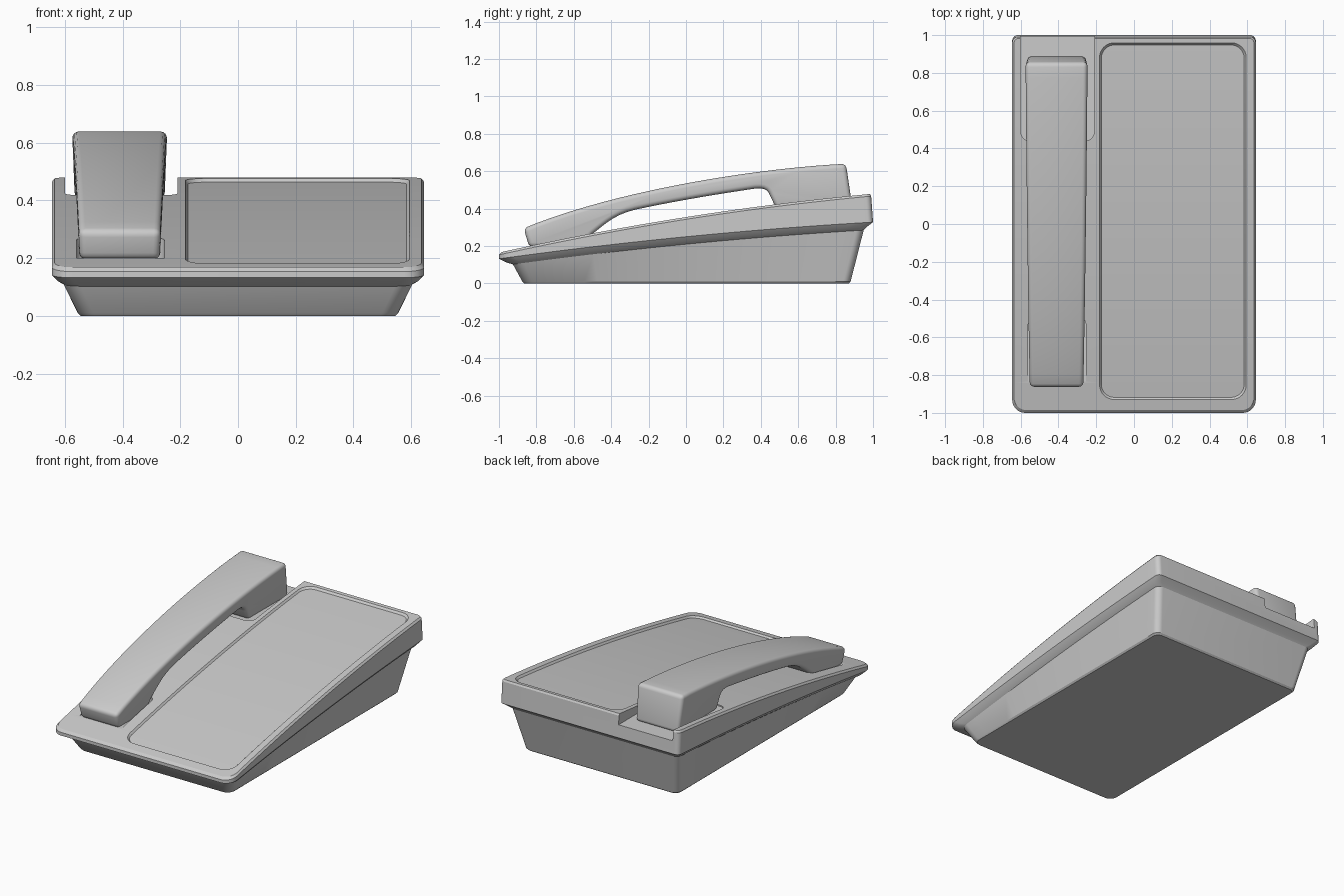
import bpy, bmesh, math
from mathutils import Vector
from mathutils.geometry import interpolate_bezier

if "Cube" in bpy.data.objects:
    bpy.data.objects.remove(bpy.data.objects["Cube"])


def top(y):
    return 0.355 + 0.1575 * y - 0.0325 * y * y


def rim(y):
    return 0.25 + 0.098 * y - 0.02 * y * y


def ring(x0, x1, y0, y1, rf, rb, z):
    """Rounded rectangle: right chain front to back, then mirrored left chain; z follows y."""
    right = []
    for i in range(9):
        a = math.radians(-90 + i * 90 / 8)
        right.append((x1 - rf + rf * math.cos(a), y0 + rf + rf * math.sin(a)))
    for i in range(1, 24):
        right.append((x1, y0 + rf + (y1 - rb - y0 - rf) * i / 24))
    for i in range(9):
        a = math.radians(i * 90 / 8)
        right.append((x1 - rb + rb * math.cos(a), y1 - rb + rb * math.sin(a)))
    left = [(x0 + x1 - x, y) for x, y in reversed(right)]
    return [(x, y, z(y)) for x, y in right + left]


def finish(name, bm):
    bmesh.ops.recalc_face_normals(bm, faces=bm.faces)
    me = bpy.data.meshes.new(name)
    bm.to_mesh(me)
    bm.free()
    ob = bpy.data.objects.new(name, me)
    bpy.context.collection.objects.link(ob)
    return ob


def loft(name, rings):
    bm = bmesh.new()
    vs = [[bm.verts.new(p) for p in r] for r in rings]
    n = len(vs[0])
    for a, b in zip(vs, vs[1:]):
        for i in range(n):
            j = (i + 1) % n
            bm.faces.new((a[i], a[j], b[j], b[i]))
    # caps are strips joining the right and left chains
    for r in (vs[0], vs[-1]):
        for i in range(n // 2 - 1):
            bm.faces.new((r[i], r[i + 1], r[n - 2 - i], r[n - 1 - i]))
    return finish(name, bm)


def activate(ob):
    bpy.ops.object.select_all(action='DESELECT')
    ob.select_set(True)
    bpy.context.view_layer.objects.active = ob


def cut(ob, cutter):
    m = ob.modifiers.new("cut", 'BOOLEAN')
    m.operation, m.solver, m.object = 'DIFFERENCE', 'EXACT', cutter
    activate(ob)
    bpy.ops.object.modifier_apply(modifier=m.name)
    bpy.data.objects.remove(cutter)


# Wedge-shaped base with overhanging rim
base = loft("phone_base", [
    ring(-.545, .545, -.865, .87, .05, .04, lambda y: 0.0),
    ring(-.555, .555, -.875, .88, .055, .04, lambda y: 0.01),
    ring(-.605, .605, -.925, .95, .06, .04, lambda y: rim(y) - .04),
    ring(-.625, .625, -.96, .965, .065, .035, lambda y: rim(y) - .025),
    ring(-.645, .645, -1, 1, .07, .03, rim),
    ring(-.645, .645, -1, .99, .07, .03, lambda y: top(y) - .012),
    ring(-.635, .635, -.985, .983, .065, .025, top),
])

# Recessed face panel
cut(base, loft("panel_cutter", [
    ring(-.173, .583, -.918, .948, .07, .07, lambda y: top(y) - .012),
    ring(-.185, .597, -.932, .962, .08, .08, lambda y: top(y) + .003),
    ring(-.185, .597, -.932, .962, .08, .08, lambda y: top(y) + .1),
]))

# Earpiece trough, open at the back
cut(base, loft("ear_cutter", [
    ring(-.6, -.21, .44, 1.1, .05, .02, lambda y: .41),
    ring(-.6, -.21, .44, 1.1, .05, .02, lambda y: .7),
]))

# Mouthpiece pocket
cut(base, loft("mouth_cutter", [
    ring(-.56, -.255, -.88, -.49, .04, .04, lambda y: .2),
    ring(-.56, -.255, -.88, -.49, .04, .04, lambda y: .5),
]))
activate(base)
bpy.ops.object.shade_smooth_by_angle(angle=math.radians(25))


# Handset: side profile extruded across a gently tapered width
def bez(*pts, n=10):
    return [(p.x, p.y) for p in interpolate_bezier(*[Vector(p) for p in pts], n)]


profile = bez((-.868, .295), (-.4, .49), (.35, .615), (.855, .64), n=20)
profile += [(.89, .405), (.48, .405)]
profile += bez((.45, .47), (.435, .51), (.405, .515), (.34, .503), n=7)
profile += bez((.34, .503), (.15, .475), (-.07, .438), (-.27, .395))[1:]
profile += bez((-.27, .395), (-.38, .37), (-.43, .32), (-.5, .265), n=8)[1:]
profile += [(-.56, .195), (-.838, .195)]

bm = bmesh.new()
sides = []
for s in (-1, 1):
    sides.append([bm.verts.new((-.41 + s * (.135 + .005 * y + .04 * z), y, z))
                  for y, z in profile])
for i in range(len(profile)):
    j = (i + 1) % len(profile)
    bm.faces.new((sides[0][i], sides[0][j], sides[1][j], sides[1][i]))
for s in sides:
    bm.faces.new(s)
handset = finish("handset", bm)
bev = handset.modifiers.new("round", 'BEVEL')
bev.width, bev.segments = .024, 4
bev.limit_method, bev.angle_limit = 'ANGLE', math.radians(55)
activate(handset)
bpy.ops.object.modifier_apply(modifier="round")
bpy.ops.object.shade_smooth_by_angle(angle=math.radians(35))
